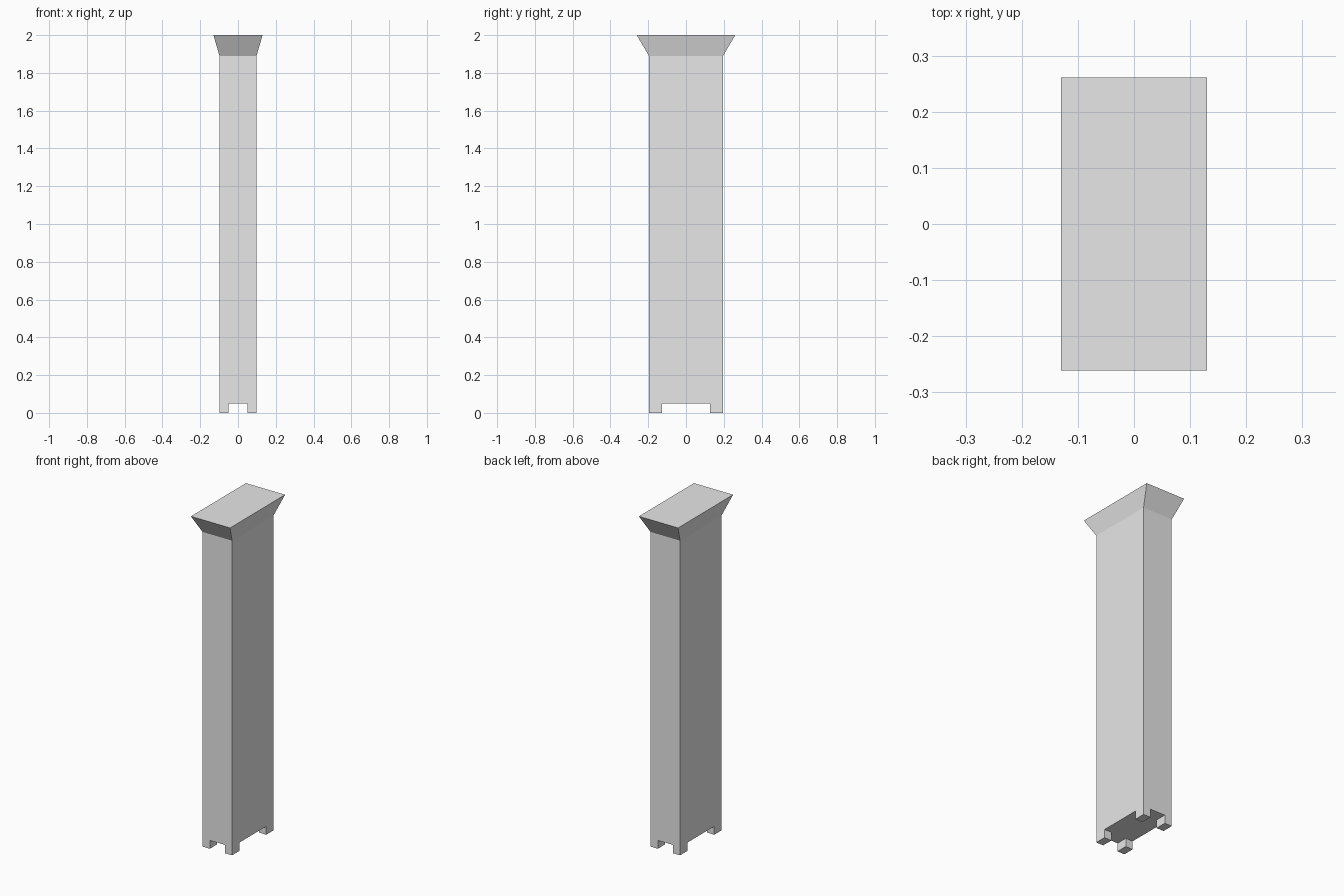
import bpy
import bmesh

if "Cube" in bpy.data.objects:
    bpy.data.objects.remove(bpy.data.objects["Cube"], do_unlink=True)

grey = bpy.data.materials.new("light grey")
grey.use_nodes = True
colour = (0.8, 0.8, 0.8, 1)
grey.diffuse_color = colour
grey.node_tree.nodes["Principled BSDF"].inputs["Base Color"].default_value = colour

# Half sizes of the shaft, the flared top and the gaps between the feet
SHAFT = (0.098, 0.196)
TOP = (0.13, 0.261)
GAP = (0.05, 0.128)
FOOT_Z, FLARE_Z, TOP_Z = 0.05, 1.89, 2.0


def ring(bm, half, z):
    x, y = half
    return [bm.verts.new((sx * x, sy * y, z))
            for sx, sy in ((-1, -1), (1, -1), (1, 1), (-1, 1))]


def bridge(bm, low, high):
    for i in range(4):
        j = (i + 1) % 4
        bm.faces.new((low[i], low[j], high[j], high[i]))


def finish(bm, name):
    bmesh.ops.recalc_face_normals(bm, faces=bm.faces)
    mesh = bpy.data.meshes.new(name)
    bm.to_mesh(mesh)
    bm.free()
    mesh.materials.append(grey)
    obj = bpy.data.objects.new(name, mesh)
    bpy.context.collection.objects.link(obj)
    return obj


# Shaft with flared capital, as one closed shell
bm = bmesh.new()
base = ring(bm, SHAFT, FOOT_Z)
neck = ring(bm, SHAFT, FLARE_Z)
crown = ring(bm, TOP, TOP_Z)
bridge(bm, base, neck)
bridge(bm, neck, crown)
bm.faces.new(base[::-1])
bm.faces.new(crown)
finish(bm, "pillar")

# Four corner feet, open where they join the shaft
for side, sx in (("left", 1), ("right", -1)):
    for end, sy in (("front", -1), ("back", 1)):
        bm = bmesh.new()
        rings = []
        for z in (0, FOOT_Z):
            rings.append([bm.verts.new((sx * x, sy * y, z)) for x, y in (
                GAP, (SHAFT[0], GAP[1]), SHAFT, (GAP[0], SHAFT[1]))])
        bridge(bm, *rings)
        bm.faces.new(rings[0])
        finish(bm, f"{end}_{side}_foot")
